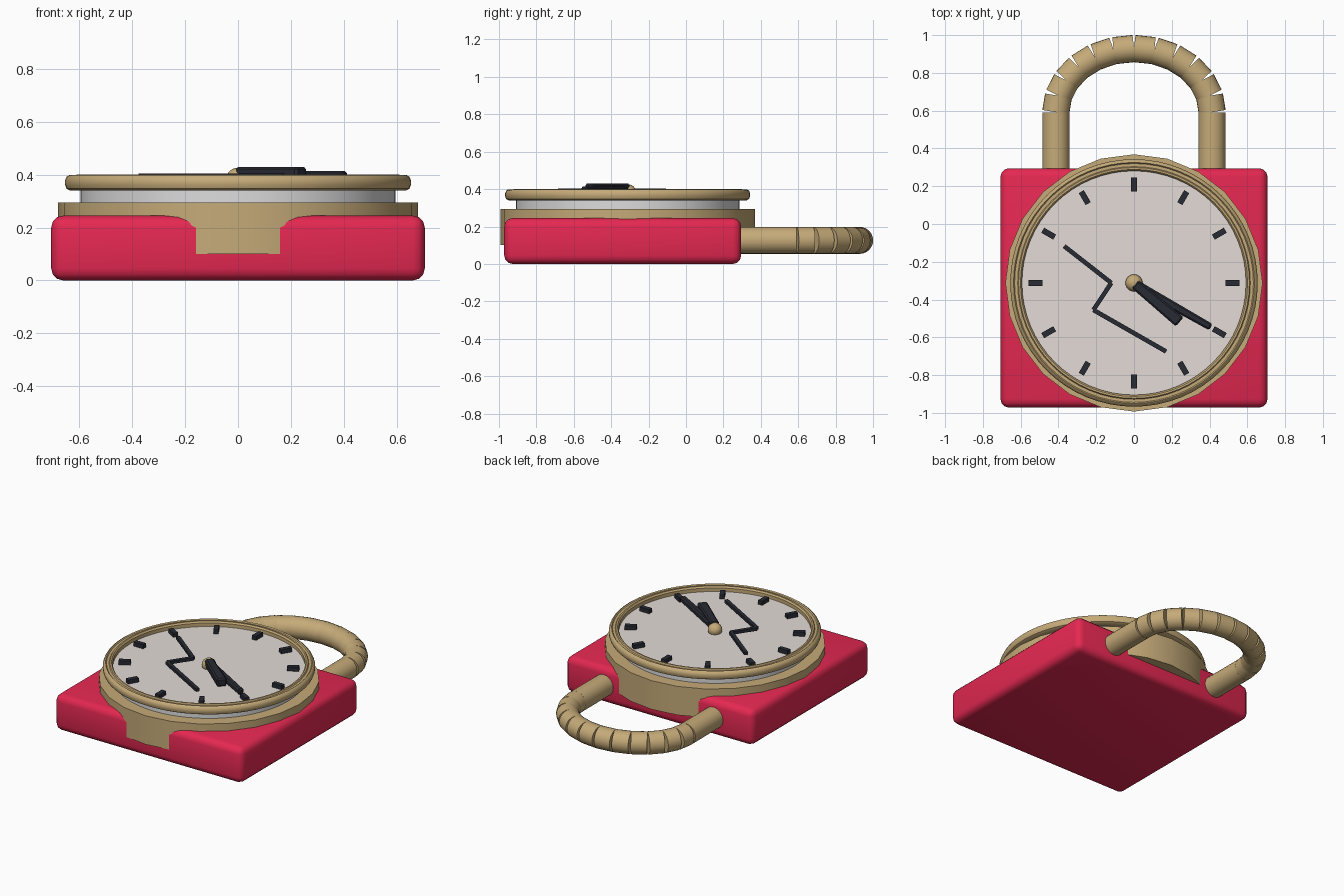
import bpy, bmesh, math
from mathutils import Vector, Matrix

if "Cube" in bpy.data.objects:
    bpy.data.objects.remove(bpy.data.objects["Cube"])


def material(name, rgb):
    m = bpy.data.materials.new(name)
    m.diffuse_color = (*rgb, 1)
    m.use_nodes = True
    m.node_tree.nodes["Principled BSDF"].inputs["Base Color"].default_value = m.diffuse_color
    return m


RED = material("crimson", (0.78, 0.021, 0.083))
GOLD = material("brass", (0.56, 0.405, 0.19))
FACE = material("warm grey", (0.77, 0.71, 0.67))
STEEL = material("silver", (0.72, 0.72, 0.72))
DARK = material("charcoal", (0.022, 0.024, 0.034))
CY = -0.312  # dial centre in y


def finish(name, bm, mat, smooth=True):
    bmesh.ops.recalc_face_normals(bm, faces=bm.faces[:])
    me = bpy.data.meshes.new(name)
    bm.to_mesh(me)
    bm.free()
    ob = bpy.data.objects.new(name, me)
    bpy.context.collection.objects.link(ob)
    me.materials.append(mat)
    if smooth:
        bpy.ops.object.select_all(action='DESELECT')
        ob.select_set(True)
        bpy.context.view_layer.objects.active = ob
        bpy.ops.object.shade_smooth_by_angle(angle=math.radians(35))
    return ob


def add_prism(bm, pts, z0, z1):
    """Extrude a flat outline between two heights."""
    low = [bm.verts.new((x, y, z0)) for x, y in pts]
    high = [bm.verts.new((x, y, z1)) for x, y in pts]
    bm.faces.new(low)
    bm.faces.new(high)
    n = len(pts)
    for i in range(n):
        j = (i + 1) % n
        bm.faces.new((low[i], low[j], high[j], high[i]))


def add_bar(bm, a, b, w0, w1, z0, z1):
    """Flat tapered bar from a to b."""
    a, b = Vector(a), Vector(b)
    d = (b - a).normalized()
    s = Vector((-d.y, d.x))
    add_prism(bm, [a + s * w0 / 2, a - s * w0 / 2, b - s * w1 / 2, b + s * w1 / 2], z0, z1)


def disc(name, r, n, z0, z1, mat):
    bm = bmesh.new()
    pts = [(r * math.cos(2 * math.pi * i / n), CY + r * math.sin(2 * math.pi * i / n)) for i in range(n)]
    add_prism(bm, pts, z0, z1)
    return finish(name, bm, mat)


def add_tube(bm, a, b, r, n=24):
    """Straight capped cylinder between two points."""
    a, b = Vector(a), Vector(b)
    d = b - a
    m = Matrix.Translation((a + b) / 2) @ d.to_track_quat('Z', 'Y').to_matrix().to_4x4()
    bmesh.ops.create_cone(bm, cap_ends=True, segments=n, radius1=r, radius2=r, depth=d.length, matrix=m)


# Padlock body
bm = bmesh.new()
bmesh.ops.create_cube(bm, size=1, matrix=Matrix.Translation((0, -0.3385, 0.1225))
                      @ Matrix.Diagonal((1.414, 1.267, 0.245, 1)))
bmesh.ops.bevel(bm, geom=bm.edges[:], offset=0.045, segments=3, profile=0.5, affect='EDGES')
finish("lock_body", bm, RED)

# Brass drum, silver case and recessed dial face
disc("drum", 0.681, 24, 0.10, 0.295, GOLD)
disc("dial_case", 0.597, 64, 0.28, 0.358, STEEL)
disc("dial_face", 0.597, 64, 0.358, 0.366, FACE)

# Rim around the dial, rounded outside with a shallow groove on top
bm = bmesh.new()
section = [(0.593, 0.352), (0.602, 0.34), (0.636, 0.34), (0.649, 0.347), (0.655, 0.362),
           (0.655, 0.378), (0.649, 0.392), (0.638, 0.399), (0.632, 0.392),
           (0.616, 0.392), (0.611, 0.40), (0.601, 0.40), (0.593, 0.39)]
N, K = 64, len(section)
rings = [[bm.verts.new((r * math.cos(2 * math.pi * i / N), CY + r * math.sin(2 * math.pi * i / N), z))
          for r, z in section] for i in range(N)]
for i in range(N):
    p, q = rings[i], rings[(i + 1) % N]
    for k in range(K):
        m = (k + 1) % K
        bm.faces.new((p[k], q[k], q[m], p[m]))
finish("dial_rim", bm, GOLD)

# Hour marks
bm = bmesh.new()
for i in range(12):
    d = Vector((math.cos(i * math.pi / 6), math.sin(i * math.pi / 6)))
    c = Vector((0, CY))
    add_bar(bm, c + d * 0.485, c + d * 0.558, 0.031, 0.031, 0.36, 0.394)
finish("hour_marks", bm, DARK, smooth=False)

# Crack line across the dial
bm = bmesh.new()
crack = [(-0.37, -0.117), (-0.12, -0.312), (-0.215, -0.455), (0.17, -0.675)]
for a, b in zip(crack, crack[1:]):
    add_bar(bm, a, b, 0.024, 0.024, 0.384, 0.404)
finish("crack_line", bm, DARK, smooth=False)

# Hands
for name, tip, w0, w1, z0, z1 in (("minute_hand", (0.407, -0.546), 0.05, 0.038, 0.375, 0.415),
                                  ("hour_hand", (0.242, -0.518), 0.055, 0.064, 0.375, 0.43)):
    bm = bmesh.new()
    add_bar(bm, (0.005, CY - 0.006), tip, w0, w1, z0, z1)
    bmesh.ops.recalc_face_normals(bm, faces=bm.faces[:])
    bmesh.ops.bevel(bm, geom=bm.edges[:], offset=0.009, segments=1, affect='EDGES')
    finish(name, bm, DARK, smooth=False)

# Hub
bm = bmesh.new()
bmesh.ops.create_uvsphere(bm, u_segments=24, v_segments=12, radius=0.045,
                          matrix=Matrix.Translation((0, CY, 0.384)) @ Matrix.Diagonal((1, 1, 0.95, 1)))
finish("hub", bm, GOLD)

# Shackle legs, and a bow of short straight links that gape on the outside
bm = bmesh.new()
for s in (-1, 1):
    add_tube(bm, (s * 0.413, 0.2, 0.126), (s * 0.413, 0.59, 0.126), 0.072)
finish("shackle_legs", bm, GOLD)
bm = bmesh.new()
bow = [(0.414 * math.cos(i * math.pi / 12), 0.592 + 0.337 * math.sin(i * math.pi / 12), 0.126) for i in range(13)]
for a, b in zip(bow, bow[1:]):
    add_tube(bm, a, b, 0.072)
finish("shackle_bow", bm, GOLD)
